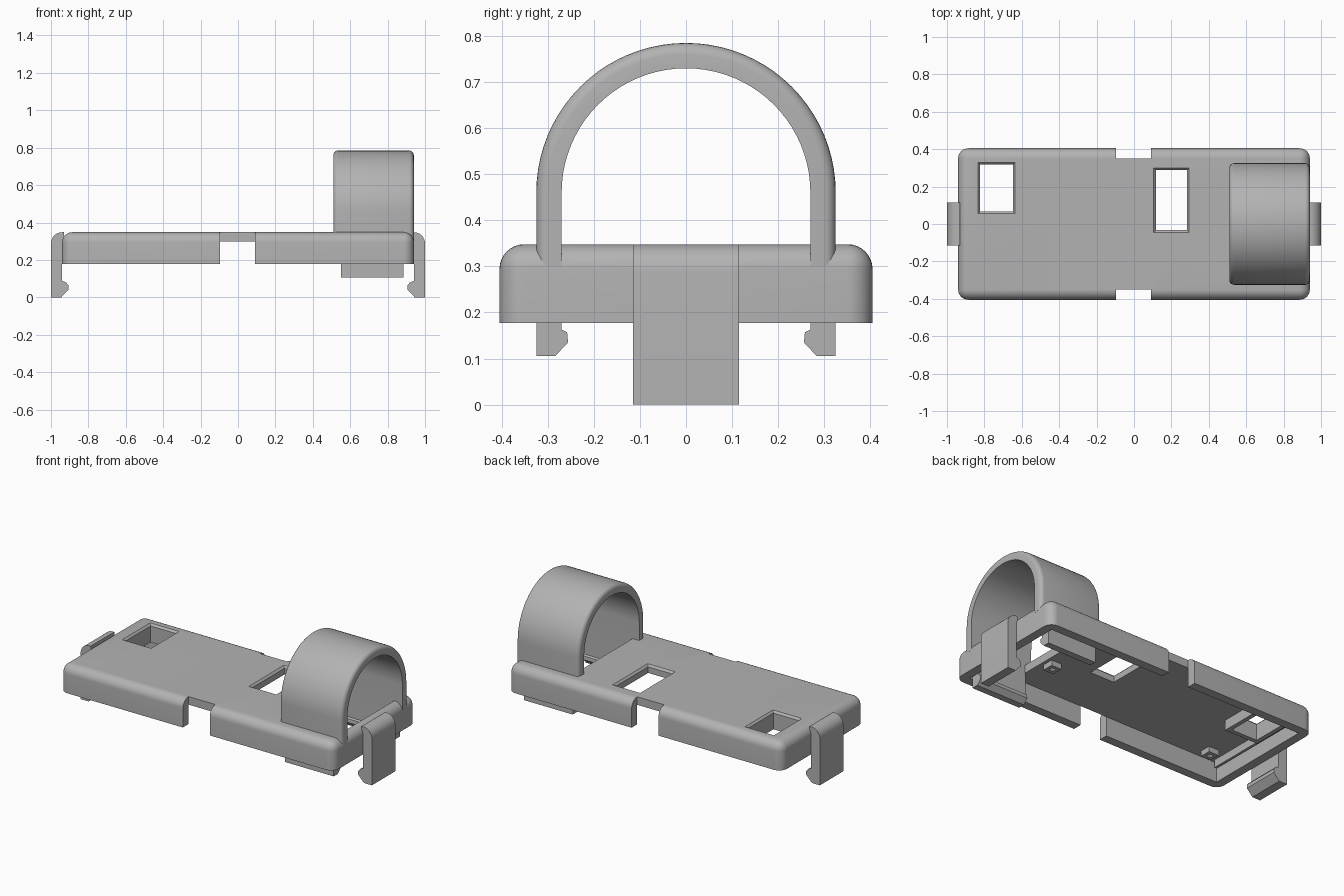
import bpy, bmesh, math
from mathutils import Vector

if "Cube" in bpy.data.objects:
    bpy.data.objects.remove(bpy.data.objects["Cube"], do_unlink=True)

grey = bpy.data.materials.new("plain grey")
grey.use_nodes = True
grey.diffuse_color = (0.45, 0.45, 0.45, 1)
grey.node_tree.nodes["Principled BSDF"].inputs["Base Color"].default_value = (0.45, 0.45, 0.45, 1)


def finish(name, bm):
    bmesh.ops.recalc_face_normals(bm, faces=bm.faces)
    mesh = bpy.data.meshes.new(name)
    bm.to_mesh(mesh)
    bm.free()
    mesh.materials.append(grey)
    obj = bpy.data.objects.new(name, mesh)
    bpy.context.collection.objects.link(obj)
    return obj


def box(name, lo, hi, taper=0.0):
    """Box between two corners; taper shrinks the bottom."""
    bm = bmesh.new()
    bmesh.ops.create_cube(bm, size=1)
    lo, hi = Vector(lo), Vector(hi)
    for v in bm.verts:
        t = taper if v.co.z < 0 else 0
        for i in range(3):
            side = 1 if v.co[i] > 0 else -1
            v.co[i] = (hi[i] if side > 0 else lo[i]) - (side * t if i < 2 else 0)
    return finish(name, bm)


def extrude(name, points, axis, lo, hi):
    """Extrude an (across, z) outline along x or y."""
    bm = bmesh.new()
    place = (lambda a, z, d: (d, a, z)) if axis == "x" else (lambda a, z, d: (a, d, z))
    face = bm.faces.new([bm.verts.new(place(a, z, lo)) for a, z in points])
    moved = bmesh.ops.extrude_face_region(bm, geom=[face])["geom"]
    shift = Vector(place(0, 0, hi - lo))
    for v in moved:
        if isinstance(v, bmesh.types.BMVert):
            v.co += shift
    return finish(name, bm)


def cut(target, cutter):
    mod = target.modifiers.new("cut", "BOOLEAN")
    mod.operation = "DIFFERENCE"
    mod.solver = "EXACT"
    mod.object = cutter
    bpy.context.view_layer.objects.active = target
    bpy.ops.object.modifier_apply(modifier=mod.name)
    bpy.data.objects.remove(cutter, do_unlink=True)


def smooth(obj):
    bpy.ops.object.select_all(action="DESELECT")
    obj.select_set(True)
    bpy.context.view_layer.objects.active = obj
    bpy.ops.object.shade_smooth_by_angle(angle=math.radians(30))


L, W, BASE, TOP, WALL = 0.94, 0.405, 0.177, 0.348, 0.055
UNDER = TOP - 0.05

# Rounded tray-shaped cover, open underneath
cover = box("cover", (-L, -W, BASE), (L, W, TOP))
bm = bmesh.new()
bm.from_mesh(cover.data)
edges = [e for e in bm.edges if max(v.co.z for v in e.verts) > BASE + 0.01]
bmesh.ops.bevel(bm, geom=edges, offset=0.054, segments=8, profile=0.5, affect="EDGES")
bm.to_mesh(cover.data)
bm.free()
cut(cover, box("cavity", (-L + WALL, -W + WALL, 0), (L - WALL, W - WALL, UNDER)))

# Side notches
for s in (-1, 1):
    ys = sorted((s * (W - WALL), s * 0.6))
    cut(cover, box("notch", (-0.095, ys[0], 0), (0.09, ys[1], 0.6)))

# Chamfered windows and the opening beneath the loop
windows = [(-0.835, 0.055, -0.635, 0.33), (0.105, -0.045, 0.295, 0.30)]
for x0, y0, x1, y1 in windows:
    c = 0.012
    cut(cover, box("window", (x0 + c, y0 + c, 0), (x1 - c, y1 - c, 0.6)))
    cut(cover, box("chamfer", (x0, y0, TOP - c), (x1, y1, TOP + 0.0005), c))
cut(cover, box("loop_opening", (0.555, -0.27, 0), (0.885, 0.27, 0.6)))
smooth(cover)

# Skirt under the end window
x0, y0, x1, y1 = windows[0]
skirt = box("window_skirt", (x0 - 0.015, y0 - 0.015, 0.235), (x1 + 0.015, y1 + 0.015, UNDER + 0.01))
cut(skirt, box("skirt_hole", (x0 + 0.012, y0 + 0.012, 0), (x1 - 0.012, y1 - 0.012, 0.6)))

# Inner end rib and screw posts
box("end_rib", (-0.87, -0.33, 0.25), (-0.855, 0.33, UNDER + 0.01))
for name, x, y in (("post_end", -0.77, -0.27), ("post_middle", 0.5, -0.1)):
    post = box(name, (x - 0.035, y - 0.035, 0.265), (x + 0.035, y + 0.035, UNDER + 0.01))
    cut(post, box("post_hole", (x - 0.014, y - 0.014, 0), (x + 0.014, y + 0.014, UNDER)))

# Arched loop with rounded outer edges
R, r, MID, FOOT, N = 0.325, 0.27, 0.46, 0.30, 40
arc = [(math.cos(math.pi * i / N), math.sin(math.pi * i / N)) for i in range(N + 1)]
outline = [(R, FOOT)] + [(R * c, MID + R * s) for c, s in arc] + [(-R, FOOT)]
outline += [(-r, FOOT)] + [(-r * c, MID + r * s) for c, s in arc] + [(r, FOOT)]
loop = extrude("loop", outline, "x", 0.51, L)
bm = bmesh.new()
bm.from_mesh(loop.data)


def on_outer_rim(e):
    a, b = (v.co for v in e.verts)
    outer = all(math.hypot(p.y, max(p.z - MID, 0)) > R - 0.01 for p in (a, b))
    return outer and abs(a.x - b.x) < 0.001


bmesh.ops.bevel(bm, geom=[e for e in bm.edges if on_outer_rim(e)], offset=0.025,
                segments=5, profile=0.5, affect="EDGES")
bm.to_mesh(loop.data)
bm.free()
smooth(loop)

# Snap hooks below the loop legs, and large snap clips at both ends
round_top = [(1 - 0.06 * (1 - math.cos(a)), 0.288 + 0.06 * math.sin(a))
             for a in [math.pi / 2 * i / 8 for i in range(9)]]
clip = [(0.945, 0), (1, 0)] + round_top + [(0.93, TOP), (0.93, 0.29), (0.94, 0.28), (0.94, 0.088),
                                           (0.92, 0.08), (0.906, 0.064), (0.906, 0.042)]
hook = [(0.325, 0.105), (0.325, 0.31), (0.27, 0.31), (0.27, 0.163),
        (0.258, 0.157), (0.256, 0.135), (0.284, 0.105)]
for s, side, end in ((-1, "front", "right"), (1, "back", "left")):
    extrude(side + "_hook", [(s * a, z) for a, z in hook], "x", 0.55, 0.885)
    smooth(extrude(end + "_clip", [(s * a, z) for a, z in clip], "y", -0.115, 0.115))
